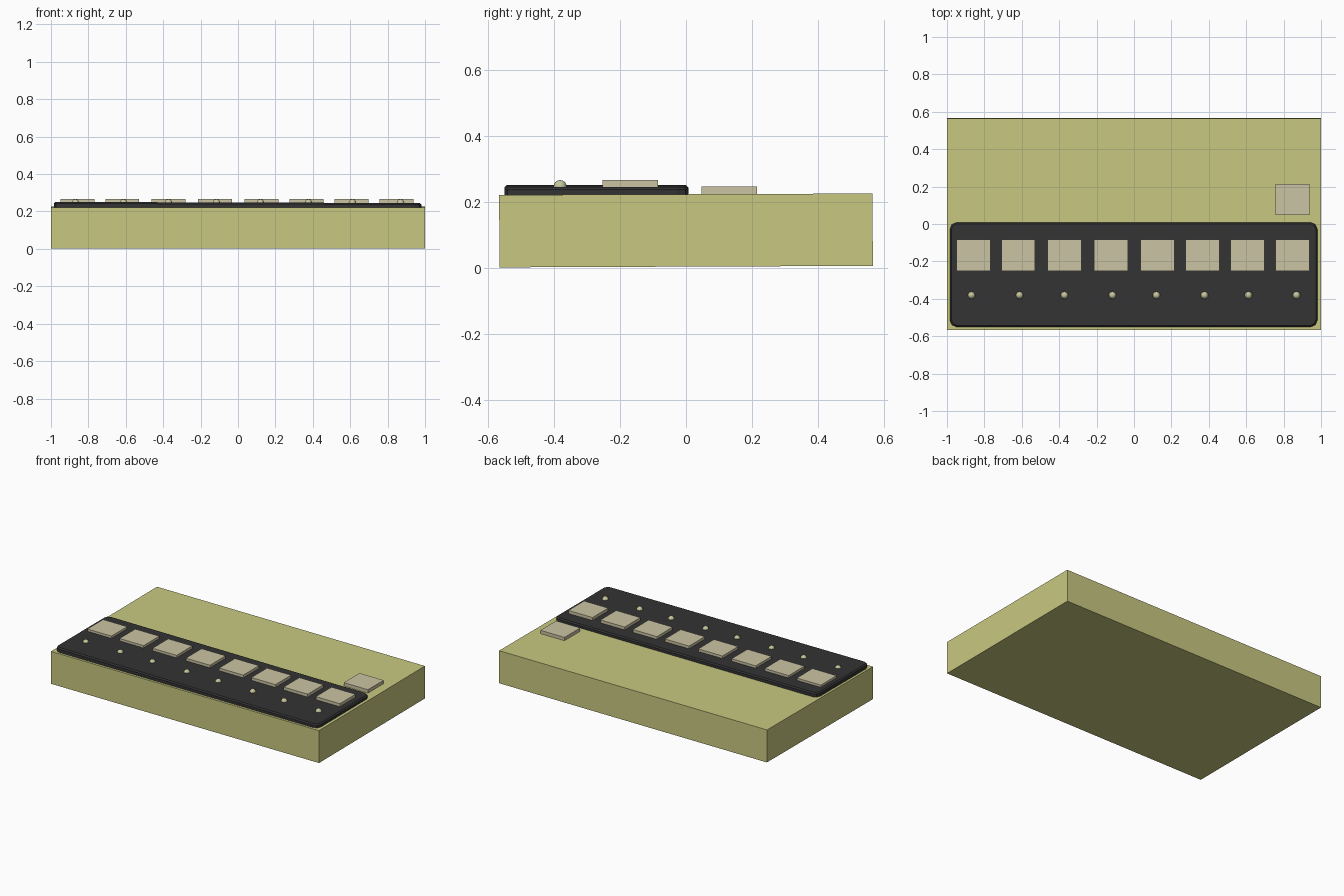
import bpy
import bmesh
from mathutils import Vector

default = bpy.data.objects.get("Cube")
if default:
    bpy.data.objects.remove(default, do_unlink=True)


def material(name, rgb):
    mat = bpy.data.materials.new(name)
    mat.use_nodes = True
    mat.diffuse_color = (*rgb, 1)
    mat.node_tree.nodes["Principled BSDF"].inputs["Base Color"].default_value = (*rgb, 1)
    return mat


OLIVE = material("olive", (0.58, 0.58, 0.22))
CHARCOAL = material("charcoal", (0.033, 0.033, 0.034))
CREAM = material("cream", (0.60, 0.55, 0.37))
PALE_GREEN = material("pale_green", (0.57, 0.56, 0.33))


def finish(bm, name, mat, location):
    mesh = bpy.data.meshes.new(name)
    bm.to_mesh(mesh)
    bm.free()
    mesh.materials.append(mat)
    obj = bpy.data.objects.new(name, mesh)
    obj.location = location
    bpy.context.collection.objects.link(obj)
    return obj


def box(name, low, high, mat, corner=0, rim=0):
    """Box between two corners, with optional cut upright corners and top rim."""
    low, high = Vector(low), Vector(high)
    size = high - low
    bm = bmesh.new()
    bmesh.ops.create_cube(bm, size=1)
    bmesh.ops.scale(bm, vec=size, verts=bm.verts)
    if corner:
        upright = [e for e in bm.edges
                   if abs(e.verts[0].co.z - e.verts[1].co.z) > size.z / 2]
        bmesh.ops.bevel(bm, geom=upright, offset=corner, segments=2,
                        profile=0.5, affect='EDGES')
    if rim:
        top = [e for e in bm.edges if all(v.co.z > size.z * 0.49 for v in e.verts)]
        bmesh.ops.bevel(bm, geom=top, offset=rim, segments=1, affect='EDGES')
    return finish(bm, name, mat, (low + high) / 2)


# Case, resting very slightly higher at the back
case = box("case", (-1, -0.565, 0.004), (1, 0.565, 0.223), OLIVE)
case.rotation_euler.x = 0.004

# Control panel with clipped corners, dipping slightly to the right
panel = box("control_panel", (-0.984, -0.55, 0.217), (0.98, 0.008, 0.248),
            CHARCOAL, corner=0.035, rim=0.008)
panel.rotation_euler.y = 0.003

# Row of square buttons and the indicator lamps in front of them
button_x = (-0.858, -0.618, -0.372, -0.123, 0.126, 0.366, 0.607, 0.847)
lamp_x = (-0.869, -0.612, -0.372, -0.115, 0.12, 0.377, 0.612, 0.869)
for i, (bx, lx) in enumerate(zip(button_x, lamp_x), 1):
    box(f"button_{i}", (bx - 0.09, -0.252, 0.235), (bx + 0.09, -0.084, 0.266), CREAM)
    bm = bmesh.new()
    bmesh.ops.create_uvsphere(bm, u_segments=12, v_segments=8, radius=0.02)
    lamp = finish(bm, f"lamp_{i}", PALE_GREEN, (lx, -0.381, 0.246))
    lamp.data.shade_smooth()

# Separate button on the case behind the panel
box("rear_button", (0.757, 0.047, 0.215), (0.937, 0.215, 0.246), CREAM)
